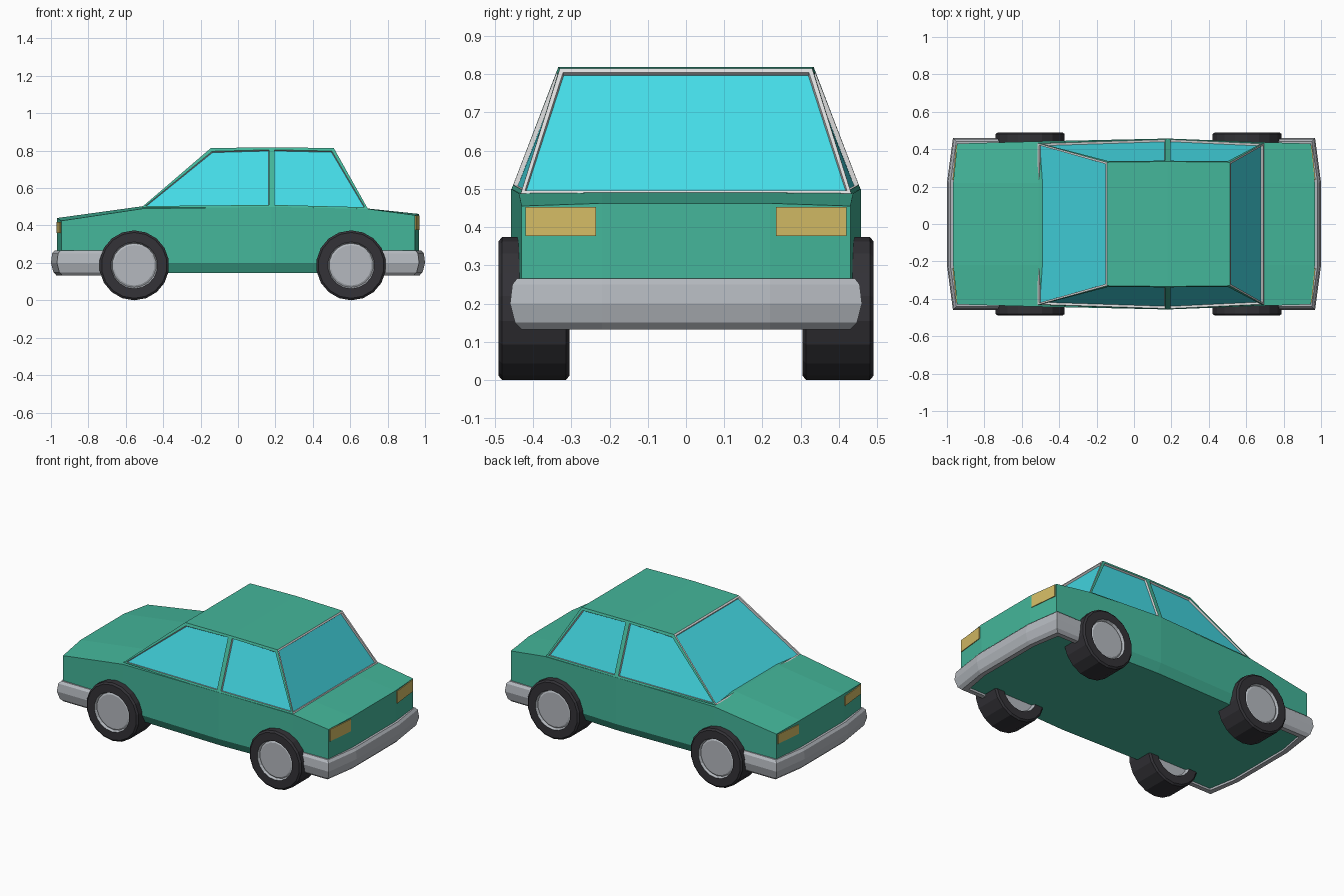
import bpy, bmesh, math

if "Cube" in bpy.data.objects:
    bpy.data.objects.remove(bpy.data.objects["Cube"])


def mat(name, rgb):
    m = bpy.data.materials.new(name)
    m.diffuse_color = (*rgb, 1)
    m.use_nodes = True
    m.node_tree.nodes["Principled BSDF"].inputs["Base Color"].default_value = m.diffuse_color
    return m


GREEN = mat("green paint", (0.058, 0.47, 0.325))
GLASS = mat("cyan glass", (0.058, 0.71, 0.79))
LAMP = mat("yellow lamp", (0.66, 0.50, 0.13))
TYRE = mat("black rubber", (0.033, 0.032, 0.038))
METAL = mat("grey metal", (0.46, 0.485, 0.52))
TRIM = mat("pale trim", (0.72, 0.72, 0.72))


def finish(bm, name, mats):
    bmesh.ops.recalc_face_normals(bm, faces=bm.faces)
    me = bpy.data.meshes.new(name)
    bm.to_mesh(me)
    bm.free()
    for m in mats:
        me.materials.append(m)
    ob = bpy.data.objects.new(name, me)
    bpy.context.collection.objects.link(ob)
    return ob


def loft(bm, rings, closed=True):
    """Skin a list of equal point rings; returns the vertex rings."""
    vs = [[bm.verts.new(p) for p in r] for r in rings]
    n = len(vs[0])
    for a, b in zip(vs, vs[1:]):
        for i in range(n if closed else n - 1):
            j = (i + 1) % n
            bm.faces.new((a[i], a[j], b[j], b[i]))
    return vs


def end_x(y):
    """Nose and tail are bowed in plan: distance of the end face at y."""
    return 0.967 - 0.022 * max(0, abs(y) - 0.22) / 0.21


# Lower body: cross-sections along x (x, half width, shoulder z, centre z)
stations = [(-1, 0.43, 0.425, 0.44), (-0.51, 0.442, 0.49, 0.503),
            (0.18, 0.457, 0.50, 0.50), (0.70, 0.437, 0.488, 0.49),
            (1, 0.43, 0.455, 0.462)]
rings = []
for x, w, zs, zc in stations:
    half = [(0.22, 0.145), (w - 0.03, 0.145), (w, 0.2), (w, zs), (0.22, zc)]
    pts = [(-y, z) for y, z in half] + [(y, z) for y, z in reversed(half)]
    rings.append([(x * end_x(y) if abs(x) == 1 else x, y, z) for y, z in pts])
bm = bmesh.new()
vs = loft(bm, rings)
for r in (vs[0], vs[-1]):
    for ids in ((0, 1, 2, 3, 4), (0, 4, 5, 9), (5, 6, 7, 8, 9)):
        bm.faces.new([r[i] for i in ids])
finish(bm, "body", [GREEN])

# Cabin: base and roof outline, with recessed windows
bm = bmesh.new()
base = [(-0.515, 0.432, 0.497), (0.18, 0.457, 0.497), (0.695, 0.432, 0.488)]
roof = [(-0.145, 0.33, 0.814), (0.18, 0.334, 0.818), (0.512, 0.33, 0.814)]
side = {s: [[bm.verts.new((x, s * y, z)) for x, y, z in row]
            for row in (base, roof)] for s in (-1, 1)}
side_faces, end_faces = [], []
for s in (-1, 1):
    b, t = side[s]
    for i in (0, 1):
        side_faces.append(bm.faces.new((b[i], b[i + 1], t[i + 1], t[i])))
for i in (0, 1):
    bm.faces.new((side[-1][1][i], side[-1][1][i + 1],
                  side[1][1][i + 1], side[1][1][i]))
for i in (0, 2):
    end_faces.append(bm.faces.new((side[-1][0][i], side[1][0][i],
                                   side[1][1][i], side[-1][1][i])))
bmesh.ops.recalc_face_normals(bm, faces=bm.faces)
bm.normal_update()
if side_faces[0].normal.y > 0:
    bmesh.ops.reverse_faces(bm, faces=bm.faces)
for faces, width, frame in ((side_faces, 0.02, 0), (end_faces, 0.014, 2)):
    for f in bmesh.ops.inset_individual(bm, faces=faces, thickness=width)["faces"]:
        f.material_index = frame
    for f in bmesh.ops.inset_individual(bm, faces=faces, thickness=0.003,
                                        depth=-0.012)["faces"]:
        f.material_index = 2
    for f in faces:
        f.material_index = 1
finish(bm, "cabin", [GREEN, GLASS, TRIM])

# Bumpers: section (inset, z) swept round each end
section = [(0.06, 0.265), (0.018, 0.265), (0.006, 0.25), (0, 0.2),
           (0.013, 0.15), (0.03, 0.132), (0.06, 0.132)]
for name, s, inner in (("front_bumper", -1, 0.66), ("rear_bumper", 1, 0.72)):
    half = [(inner, 0.46, 0), (0.968, 0.46, 1), (1.0, 0.22, 1)]
    path = [(x, -y, k) for x, y, k in half] + list(reversed(half))
    rings = []
    for x, y, k in path:
        dy = 1 if abs(y) > 0.3 else 0
        rings.append([(s * (x - d * k), y - math.copysign(d * dy, y), z)
                      for d, z in section])
    bm = bmesh.new()
    vs = loft(bm, rings)
    bm.faces.new(vs[0])
    bm.faces.new(vs[-1])
    finish(bm, name, [METAL])

# Lamps: thin plates on the angled nose and tail
for name, s, z0, z1 in (("headlamp", -1, 0.36, 0.42), ("tail_lamp", 1, 0.376, 0.453)):
    for m in (-1, 1):
        bm = bmesh.new()
        rings = [[(s * (end_x(y) + d), m * y, z) for y, z in
                  ((0.235, z0), (0.42, z0), (0.42, z1), (0.235, z1))]
                 for d in (-0.003, 0.005)]
        vs = loft(bm, rings)
        bm.faces.new(vs[0])
        bm.faces.new(vs[1])
        finish(bm, name, [LAMP])

# Wheels: lathed profile (radius, y); rubber outside, metal hub inside
profile = [(0.115, 0.325), (0.125, 0.305), (0.176, 0.305), (0.187, 0.314),
           (0.187, 0.481), (0.176, 0.49), (0.125, 0.49), (0.118, 0.474),
           (0.108, 0.479)]
N = 18
for name, cx in (("front_wheel", -0.555), ("rear_wheel", 0.605)):
    for m in (-1, 1):
        bm = bmesh.new()
        rings = []
        for r, y in profile:
            rings.append([(cx + r * math.sin(2 * math.pi * i / N), m * y,
                           0.187 + r * math.cos(2 * math.pi * i / N))
                          for i in range(N)])
        vs = loft(bm, rings)
        bm.faces.new(vs[0])
        bm.faces.new(vs[-1])
        for f in bm.faces:
            far = max(math.hypot(v.co.x - cx, v.co.z - 0.187) for v in f.verts)
            f.material_index = 1 if far < 0.127 else 0
        finish(bm, name, [TYRE, METAL])
